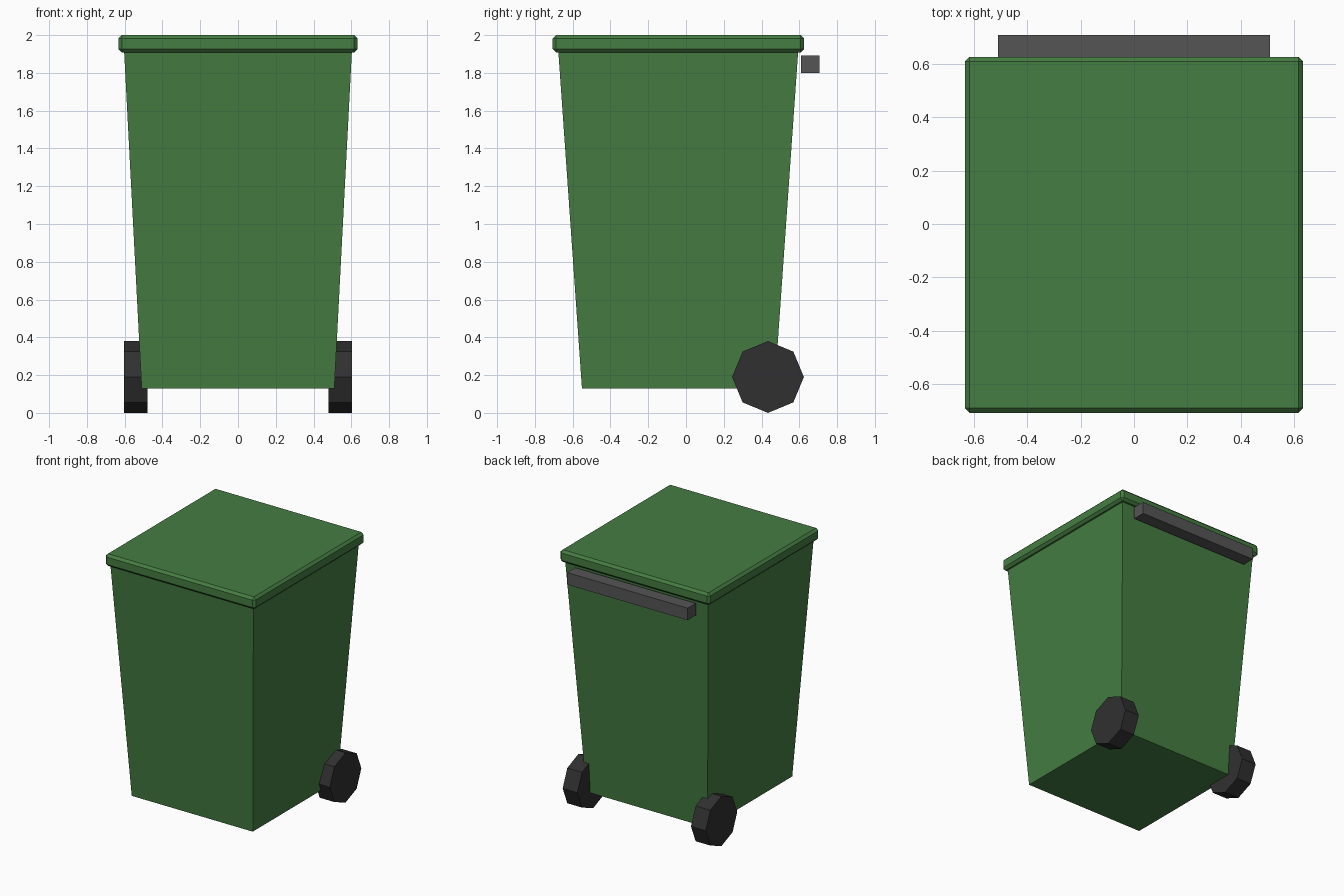
import bpy, bmesh, math
from mathutils import Matrix

if "Cube" in bpy.data.objects:
    bpy.data.objects.remove(bpy.data.objects["Cube"])


def material(name, rgb):
    m = bpy.data.materials.new(name)
    m.diffuse_color = (*rgb, 1)
    m.use_nodes = True
    m.node_tree.nodes["Principled BSDF"].inputs["Base Color"].default_value = m.diffuse_color
    return m


GREEN = material("bin_green", (0.06, 0.205, 0.055))
GREY = material("handle_grey", (0.09, 0.09, 0.09))
BLACK = material("wheel_black", (0.03, 0.03, 0.03))


def finish(name, bm, mat):
    bmesh.ops.recalc_face_normals(bm, faces=bm.faces[:])
    me = bpy.data.meshes.new(name)
    bm.to_mesh(me)
    bm.free()
    me.materials.append(mat)
    ob = bpy.data.objects.new(name, me)
    bpy.context.collection.objects.link(ob)
    return ob


def block(name, mat, x, y0, y1, z0, z1, taper=(1, 1), bevel=0):
    """Box symmetric in x; taper scales the bottom face about its centre."""
    bm = bmesh.new()
    bmesh.ops.create_cube(bm, size=2)
    for v in bm.verts:
        tx, ty = taper if v.co.z < 0 else (1, 1)
        v.co.x *= x * tx
        v.co.y = (y0 + y1) / 2 + v.co.y * ty * (y1 - y0) / 2
        v.co.z = z1 if v.co.z > 0 else z0
    if bevel:
        bmesh.ops.bevel(bm, geom=bm.edges[:], offset=bevel, segments=1,
                        affect='EDGES', profile=0.5)
    return finish(name, bm, mat)


# Tapered bin body
block("body", GREEN, 0.603, -0.676, 0.594, 0.13, 1.915, taper=(0.846, 0.803))
# Chamfered overhanging lid
block("lid", GREEN, 0.633, -0.706, 0.625, 1.908, 2.0, bevel=0.018)
# Rear handle bar
block("handle", GREY, 0.508, 0.608, 0.706, 1.80, 1.892)

# Octagonal wheels, one on each side
for side, label in ((-1, "left"), (1, "right")):
    bm = bmesh.new()
    bmesh.ops.create_cone(
        bm, cap_ends=True, segments=8, radius1=0.19, radius2=0.19, depth=0.124,
        matrix=Matrix.Translation((side * 0.541, 0.434, 0.19))
        @ Matrix.Rotation(math.pi / 2, 4, 'Y'))
    finish(label + "_wheel", bm, BLACK)
